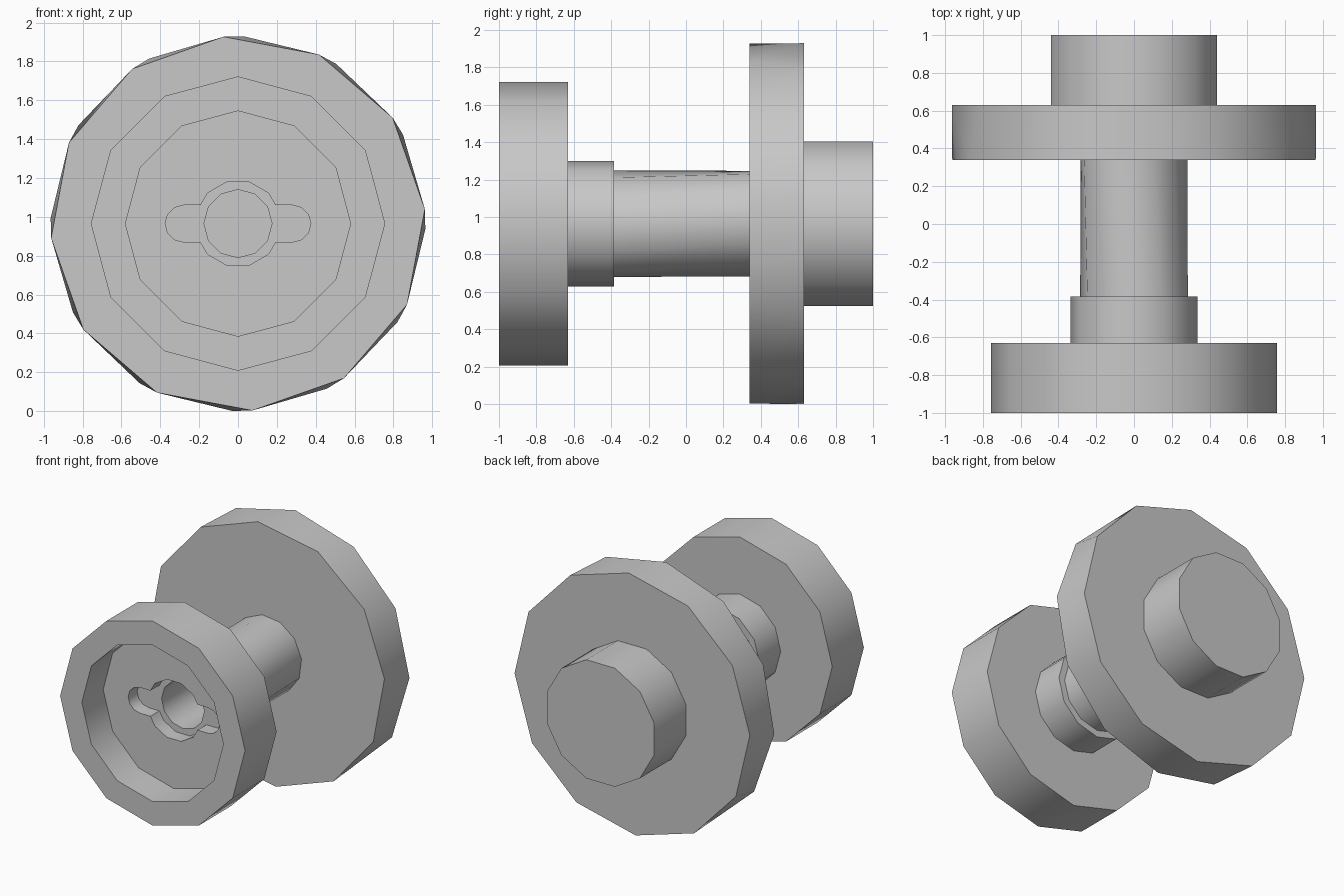
import bpy, bmesh
from math import sin, cos, radians

if "Cube" in bpy.data.objects:
    bpy.data.objects.remove(bpy.data.objects["Cube"], do_unlink=True)

AXIS_Z = 0.965

grey = bpy.data.materials.new("plain_grey")
grey.use_nodes = True
grey.diffuse_color = (0.58, 0.58, 0.58, 1)
grey.node_tree.nodes["Principled BSDF"].inputs["Base Color"].default_value = grey.diffuse_color


def ring(radius, turn=0, sides=12):
    """Regular outline in the x-z plane, turned by some degrees."""
    angles = [radians(turn + 360 * i / sides) for i in range(sides)]
    return [(radius * cos(a), radius * sin(a)) for a in angles]


def capsule(offset, radius):
    """Straight slot outline with round ends."""
    half = [radians(-90 + 30 * i) for i in range(7)]
    right = [(offset + radius * cos(a), radius * sin(a)) for a in half]
    return right + [(-x, -z) for x, z in right]


def prism(name, y0, y1, front, back=None):
    """Solid between two outlines along the y axis."""
    bm = bmesh.new()
    a = [bm.verts.new((x, y0, z + AXIS_Z)) for x, z in front]
    b = [bm.verts.new((x, y1, z + AXIS_Z)) for x, z in (back or front)]
    bm.faces.new(a)
    bm.faces.new(b[::-1])
    n = len(a)
    for i in range(n):
        j = (i + 1) % n
        bm.faces.new((a[i], b[i], b[j], a[j]))
    bmesh.ops.recalc_face_normals(bm, faces=bm.faces)
    mesh = bpy.data.meshes.new(name)
    bm.to_mesh(mesh)
    bm.free()
    mesh.materials.append(grey)
    obj = bpy.data.objects.new(name, mesh)
    bpy.context.collection.objects.link(obj)
    return obj


def cut(obj, cutter):
    """Subtract a cutter and bake the result."""
    mod = obj.modifiers.new("cut", 'BOOLEAN')
    mod.operation = 'DIFFERENCE'
    mod.solver = 'EXACT'
    mod.object = cutter
    bpy.context.view_layer.objects.active = obj
    bpy.ops.object.modifier_apply(modifier=mod.name)


# Turned parts, front to back
front_wheel = prism("front_wheel", -1, -0.63, ring(0.758))
collar = prism("collar", -0.63, -0.385, ring(0.335))
shaft = prism("shaft", -0.385, 0.34, ring(0.285), ring(0.285, 8))
rear_disc = prism("rear_disc", 0.34, 0.63, ring(0.965, 4.4), ring(0.965, -1.7))
rear_knob = prism("rear_knob", 0.63, 1, ring(0.455, 15))

# Recess, keyed socket and bore
recess = prism("recess_cutter", -1.1, -0.75, ring(0.58))
socket = prism("socket_cutter", -0.8, -0.645, ring(0.222, 15))
slot = prism("slot_cutter", -0.81, -0.645, capsule(0.28, 0.095))
bore = prism("bore_cutter", -1.2, 0, ring(0.175))
for cutter in (recess, socket, slot, bore):
    cutter.hide_render = True
    cut(front_wheel, cutter)
for part in (collar, shaft):
    cut(part, bore)
for cutter in (recess, socket, slot, bore):
    bpy.data.objects.remove(cutter, do_unlink=True)

# Smooth round walls with sharp rims
bpy.ops.object.select_all(action='DESELECT')
for part in (front_wheel, collar, shaft, rear_disc, rear_knob):
    part.select_set(True)
bpy.context.view_layer.objects.active = front_wheel
bpy.ops.object.shade_smooth_by_angle(angle=radians(40))
